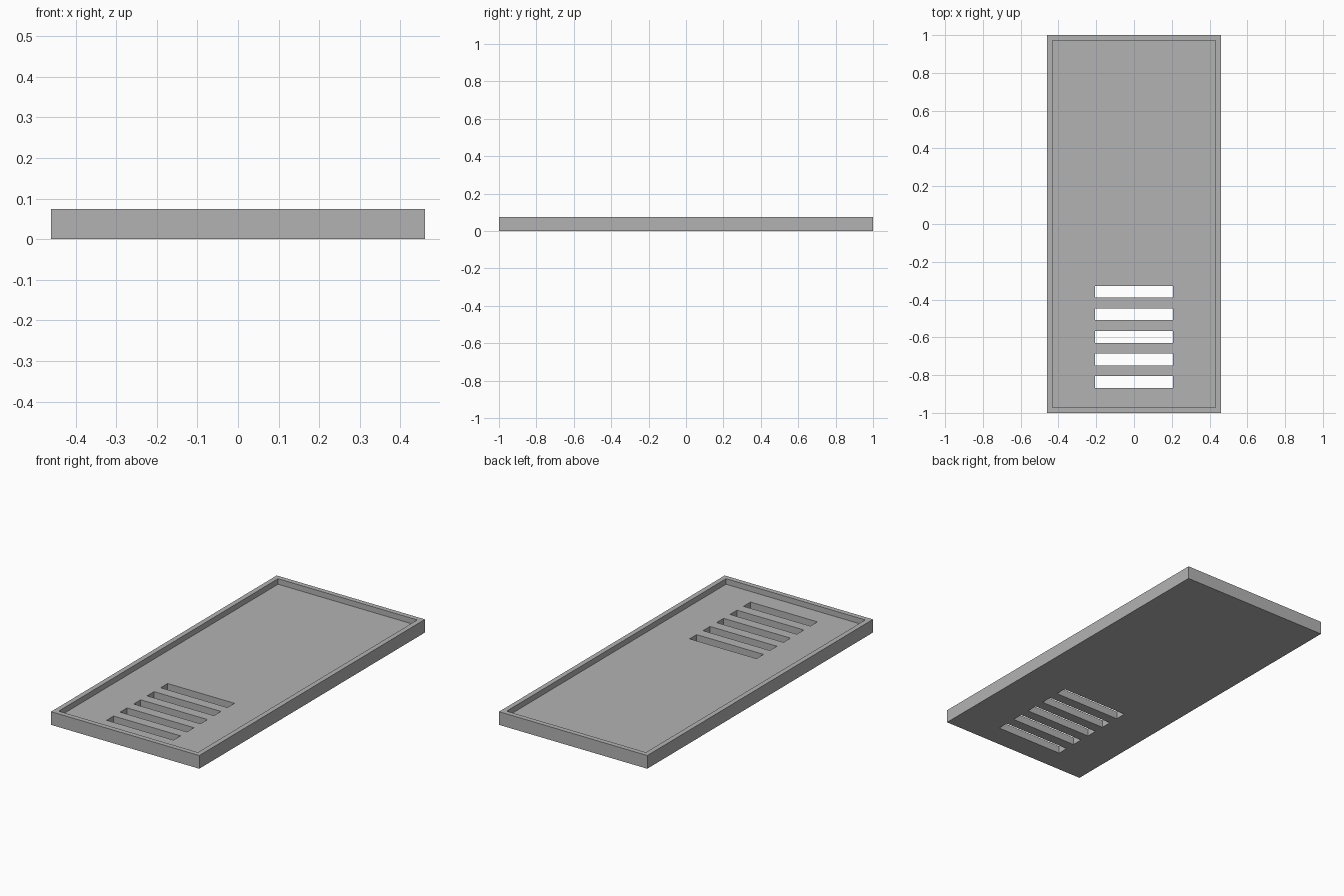
import bpy

default = bpy.data.objects.get("Cube")
if default:
    bpy.data.objects.remove(default, do_unlink=True)

WIDTH, LENGTH, HEIGHT = 0.92, 2.0, 0.074
RIM, FLOOR = 0.028, 0.043
SLOT_WIDTH, SLOT_LENGTH, SLOT_PITCH, FIRST_SLOT = 0.415, 0.062, 0.1195, -0.837

grey = bpy.data.materials.new("plain_grey")
grey.use_nodes = True
colour = (0.45, 0.45, 0.45, 1)
grey.diffuse_color = colour
grey.node_tree.nodes["Principled BSDF"].inputs["Base Color"].default_value = colour


def box(name, size, centre):
    bpy.ops.mesh.primitive_cube_add(size=1, location=centre)
    obj = bpy.context.object
    obj.name = name
    obj.scale = size
    bpy.ops.object.transform_apply(location=True, rotation=False, scale=True)
    obj.data.materials.append(grey)
    return obj


def cut(target, cutter):
    cutter.hide_render = True
    mod = target.modifiers.new(cutter.name, "BOOLEAN")
    mod.operation = "DIFFERENCE"
    mod.solver = "EXACT"
    mod.object = cutter
    bpy.context.view_layer.objects.active = target
    bpy.ops.object.modifier_apply(modifier=mod.name)
    bpy.data.objects.remove(cutter, do_unlink=True)


# Shallow tray: solid panel with a recess that leaves a thin rim
tray = box("vented_tray", (WIDTH, LENGTH, HEIGHT), (0, 0, HEIGHT / 2))
cut(tray, box("recess_cutter", (WIDTH - 2 * RIM, LENGTH - 2 * RIM, HEIGHT),
              (0, 0, FLOOR + HEIGHT / 2)))

# Row of five vent slots through the floor near the front
for i in range(5):
    cut(tray, box("slot_cutter", (SLOT_WIDTH, SLOT_LENGTH, 4 * HEIGHT),
                  (0, FIRST_SLOT + i * SLOT_PITCH, 0)))
